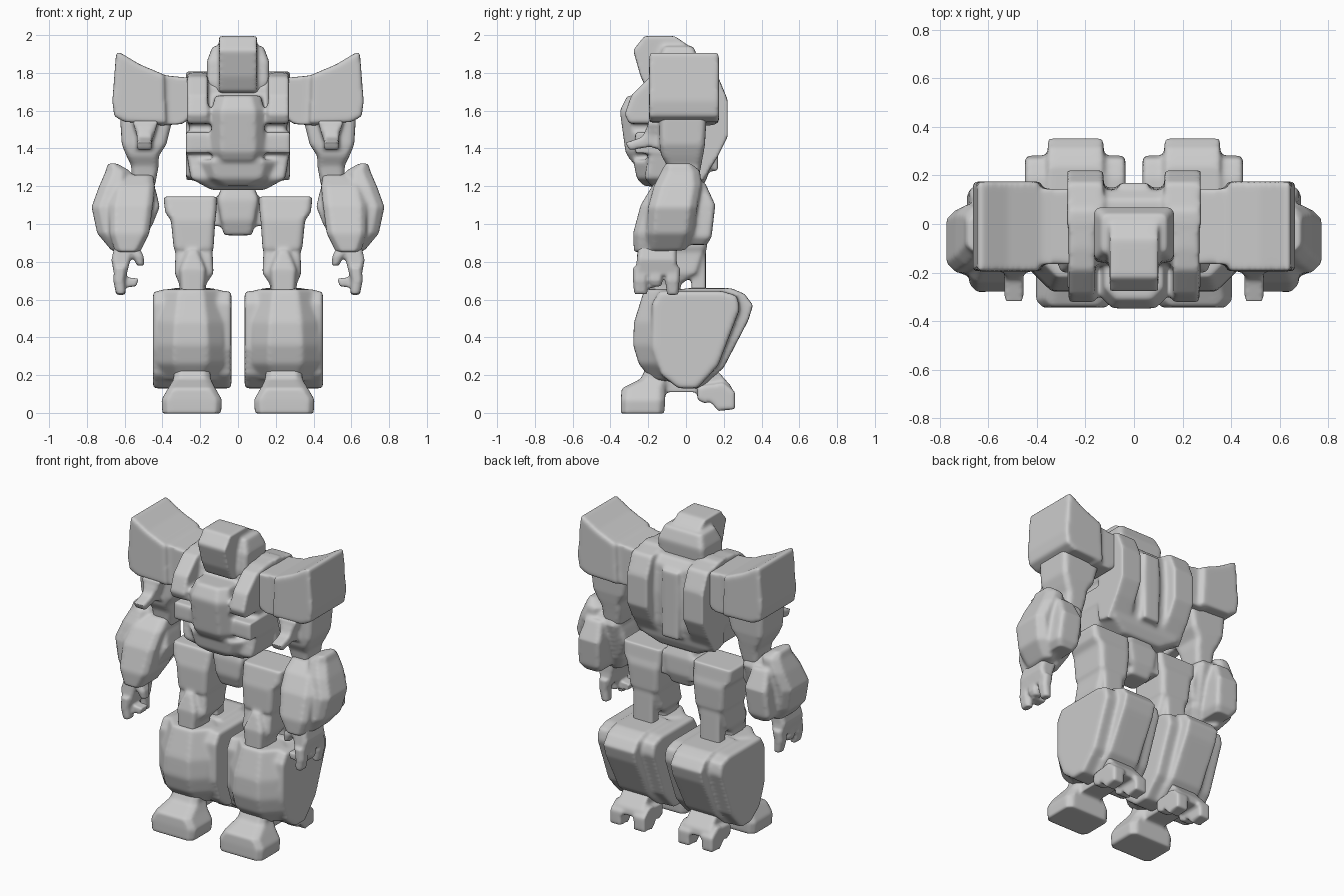
import bpy, bmesh


def hull_rings(bm, rings):
    """Skin a closed solid through matching rings of points."""
    vs = [[bm.verts.new(p) for p in r] for r in rings]
    n = len(vs[0])
    faces = [bm.faces.new(vs[0]), bm.faces.new(vs[-1])]
    for a, b in zip(vs, vs[1:]):
        for i in range(n):
            j = (i + 1) % n
            faces.append(bm.faces.new((a[i], a[j], b[j], b[i])))
    bmesh.ops.recalc_face_normals(bm, faces=faces)


def loft(*secs, c=0.015):
    """Stack of chamfered rectangles: (z, x0, x1, y0, y1)."""
    def run(bm, s):
        rings = []
        for z, a, b, f, k in secs:
            d = min(c, (b - a) * 0.4, (k - f) * 0.4)
            pts = [(a + d, f), (b - d, f), (b, f + d), (b, k - d),
                   (b - d, k), (a + d, k), (a, k - d), (a, f + d)]
            rings.append([(s * x, y, z) for x, y in pts])
        hull_rings(bm, rings)
    return run


def box(x0, x1, y0, y1, z0, z1):
    return loft((z0, x0, x1, y0, y1), (z1, x0, x1, y0, y1), c=0.005)


def side(x0, x1, *prof):
    """Side profile (y, z) extruded along x."""
    return lambda bm, s: hull_rings(bm, [[(s * x, y, z) for y, z in prof] for x in (x0, x1)])


def front(y0, y1, *prof):
    """Front profile (x, z) extruded along y."""
    return lambda bm, s: hull_rings(bm, [[(s * x, y, z) for x, z in prof] for y in (y0, y1)])


def both(f):
    def run(bm, s):
        f(bm, 1)
        f(bm, -1)
    return run


def part(name, *solids, s=1, voxel=0.011, soft=9):
    """Fuse overlapping solids into one softly rounded part."""
    bm = bmesh.new()
    for f in solids:
        f(bm, s)
    me = bpy.data.meshes.new(name)
    bm.to_mesh(me)
    bm.free()
    ob = bpy.data.objects.new(name, me)
    bpy.context.collection.objects.link(ob)
    r = ob.modifiers.new("fuse", 'REMESH')
    r.mode = 'VOXEL'
    r.voxel_size = voxel
    r.use_smooth_shade = True
    m = ob.modifiers.new("soften", 'SMOOTH')
    m.factor = 0.5
    m.iterations = soft
    return ob


# Head: helmet with side guards and a raised crest
part("head",
     side(-0.10, 0.10, (-0.20, 1.70), (-0.24, 1.78), (-0.28, 1.92), (-0.22, 1.995),
          (-0.06, 1.995), (0.02, 1.94), (0.06, 1.86), (0.05, 1.66)),
     loft((1.66, -0.11, 0.11, -0.15, 0.05), (1.75, -0.165, 0.165, -0.16, 0.06),
          (1.86, -0.165, 0.165, -0.15, 0.07), (1.94, -0.135, 0.135, -0.12, 0.04)))

# Torso: body, cockpit, belly, pods, collars and back packs
part("torso",
     loft((1.18, -0.14, 0.14, -0.16, 0.08), (1.24, -0.25, 0.25, -0.22, 0.11),
          (1.36, -0.27, 0.27, -0.20, 0.14), (1.55, -0.25, 0.25, -0.18, 0.15),
          (1.73, -0.22, 0.22, -0.16, 0.14), (1.78, -0.17, 0.17, -0.10, 0.10)),
     loft((1.20, -0.14, 0.14, -0.22, 0), (1.24, -0.20, 0.20, -0.26, 0),
          (1.34, -0.22, 0.22, -0.28, 0), c=0.08),
     loft((1.33, -0.125, 0.125, -0.29, 0), (1.38, -0.14, 0.14, -0.32, 0),
          (1.60, -0.14, 0.14, -0.35, 0), (1.68, -0.12, 0.12, -0.31, 0), c=0.05),
     both(box(0.155, 0.275, -0.27, 0, 1.375, 1.485)),
     both(side(0.16, 0.27, (-0.30, 1.53), (-0.325, 1.58), (-0.29, 1.68), (-0.19, 1.78),
               (-0.10, 1.80), (0.05, 1.81), (0.05, 1.53))),
     both(side(0.125, 0.275, (0, 1.25), (0.09, 1.23), (0.17, 1.36), (0.22, 1.46),
               (0.22, 1.66), (0.17, 1.78), (0, 1.81))),
     box(-0.06, 0.06, 0, 0.17, 1.28, 1.72))

# Pelvis: waist post and hip bar
part("pelvis",
     loft((0.94, -0.075, 0.075, -0.09, 0.06), (1.02, -0.09, 0.09, -0.12, 0.09),
          (1.13, -0.11, 0.11, -0.12, 0.09), (1.23, -0.075, 0.075, -0.09, 0.05)),
     box(-0.18, 0.18, -0.06, 0.08, 0.99, 1.14))

for label, s in (("right", -1), ("left", 1)):
    # Shoulder: flared armour block on a slimmer root
    part(label + "_shoulder",
         front(-0.195, 0.175, (0.38, 1.53), (0.60, 1.54), (0.655, 1.57), (0.665, 1.65),
               (0.645, 1.91), (0.62, 1.905), (0.52, 1.845), (0.39, 1.79)),
         front(-0.165, 0.145, (0.22, 1.60), (0.29, 1.53), (0.42, 1.52), (0.42, 1.79),
               (0.27, 1.775), (0.22, 1.77)), s=s, soft=8)
    # Upper arm with forward spur and elbow joint
    part(label + "_upper_arm",
         loft((1.20, 0.44, 0.56, -0.08, 0.06), (1.31, 0.42, 0.565, -0.10, 0.08),
              (1.36, 0.42, 0.59, -0.13, 0.09), (1.42, 0.38, 0.615, -0.14, 0.10),
              (1.58, 0.34, 0.625, -0.14, 0.11), c=0.02),
         front(-0.20, -0.10, (0.46, 1.42), (0.52, 1.42), (0.56, 1.55), (0.42, 1.55)),
         side(0.455, 0.535, (-0.10, 1.55), (-0.20, 1.53), (-0.23, 1.46), (-0.32, 1.43),
              (-0.30, 1.39), (-0.19, 1.41), (-0.10, 1.38)), s=s, soft=6)
    # Forearm: slanted core, pointed outer shield, rear block and inner fin
    part(label + "_forearm",
         loft((0.85, 0.52, 0.65, -0.275, -0.06), (0.95, 0.47, 0.68, -0.28, 0.0),
              (1.10, 0.45, 0.68, -0.24, 0.05), (1.20, 0.44, 0.66, -0.18, 0.08),
              (1.26, 0.45, 0.58, -0.11, 0.05), c=0.03),
         loft((0.86, 0.60, 0.67, -0.20, 0.0), (0.95, 0.60, 0.745, -0.21, 0.04),
              (1.09, 0.60, 0.775, -0.20, 0.06), (1.20, 0.58, 0.735, -0.17, 0.08),
              (1.28, 0.57, 0.70, -0.13, 0.075), (1.32, 0.64, 0.69, -0.11, 0.03), c=0.04),
         loft((0.89, 0.55, 0.66, -0.04, 0.11), (0.93, 0.53, 0.69, -0.02, 0.135),
              (1.10, 0.52, 0.68, 0, 0.155), (1.22, 0.54, 0.66, 0, 0.10)),
         loft((0.99, 0.455, 0.50, -0.17, 0), (1.09, 0.415, 0.50, -0.15, 0.03),
              (1.18, 0.435, 0.50, -0.12, 0.05)), s=s, soft=6)
    # Hand: palm, three fingers, curled fingertip and thumb
    part(label + "_hand",
         loft((0.73, 0.59, 0.655, -0.27, -0.04), (0.81, 0.57, 0.67, -0.26, -0.05),
              (0.90, 0.54, 0.65, -0.25, -0.05)),
         *[loft((z, 0.595, 0.645, y - w, y + w), (0.70, 0.60, 0.66, y - 0.04, y + 0.035),
                (0.77, 0.59, 0.655, y - 0.04, y + 0.04))
           for y, z, w in ((-0.24, 0.63, 0.035), (-0.16, 0.67, 0.03), (-0.07, 0.625, 0.03))],
         loft((0.78, 0.495, 0.535, -0.25, -0.19), (0.83, 0.50, 0.56, -0.26, -0.18),
              (0.89, 0.53, 0.60, -0.25, -0.15)),
         front(-0.24, -0.17, (0.525, 0.71), (0.61, 0.72), (0.63, 0.66), (0.54, 0.67)),
         s=s, voxel=0.009, soft=3)
    # Thigh block with knee cap and struts
    part(label + "_thigh",
         loft((0.83, 0.15, 0.31, -0.12, 0.09), (0.87, 0.13, 0.34, -0.15, 0.11),
              (1.02, 0.12, 0.355, -0.15, 0.12), (1.06, 0.115, 0.385, -0.14, 0.11),
              (1.145, 0.11, 0.395, -0.12, 0.10), c=0.02),
         loft((0.60, 0.17, 0.31, -0.16, -0.03), (0.68, 0.17, 0.31, -0.16, -0.03),
              (0.74, 0.13, 0.335, -0.16, 0.06), (0.86, 0.135, 0.33, -0.14, 0.10)),
         loft((0.62, 0.18, 0.30, -0.20, -0.10), (0.76, 0.17, 0.31, -0.20, -0.10),
              (0.86, 0.21, 0.27, -0.17, -0.10)),
         box(0.17, 0.31, 0.03, 0.105, 0.60, 0.85), s=s, soft=6)
    # Shin: two side plates around a faceted, bulging core
    part(label + "_shin",
         side(0.035, 0.45, (-0.14, 0.645), (0.19, 0.645), (0.27, 0.62), (0.285, 0.55),
              (0.17, 0.25), (0.06, 0.13), (-0.04, 0.13), (-0.13, 0.20), (-0.18, 0.34),
              (-0.18, 0.58)),
         loft((0.17, 0.12, 0.38, -0.18, 0), (0.26, 0.075, 0.425, -0.25, 0),
              (0.36, 0.075, 0.425, -0.28, 0), (0.48, 0.08, 0.42, -0.275, 0),
              (0.655, 0.10, 0.40, -0.22, 0), c=0.085),
         side(0.125, 0.355, (0, 0.66), (0.24, 0.66), (0.31, 0.63), (0.355, 0.57),
              (0.33, 0.49), (0.20, 0.24), (0.08, 0.13), (0, 0.13)), s=s, soft=12)
    # Foot: flared front block, ankle arch and two-toed heel
    part(label + "_foot",
         loft((-0.004, 0.09, 0.40, -0.345, -0.115), (0.07, 0.085, 0.405, -0.345, -0.11),
              (0.13, 0.12, 0.37, -0.34, -0.11), (0.18, 0.145, 0.34, -0.24, -0.09),
              (0.26, 0.15, 0.34, -0.20, -0.03), c=0.03),
         box(0.17, 0.32, -0.15, 0.12, 0.11, 0.20),
         side(0.15, 0.34, (0.05, 0.22), (0.16, 0.23), (0.24, 0.14), (0.25, 0.09), (0.12, 0.09), (0.06, 0.12)),
         *[side(x, x + 0.08, (0.06, 0.14), (0.20, 0.16), (0.26, 0.11), (0.26, 0.02),
                (0.17, 0.01), (0.13, 0.06), (0.10, 0.05), (0.06, 0.07)) for x in (0.12, 0.29)],
         s=s, soft=5)
